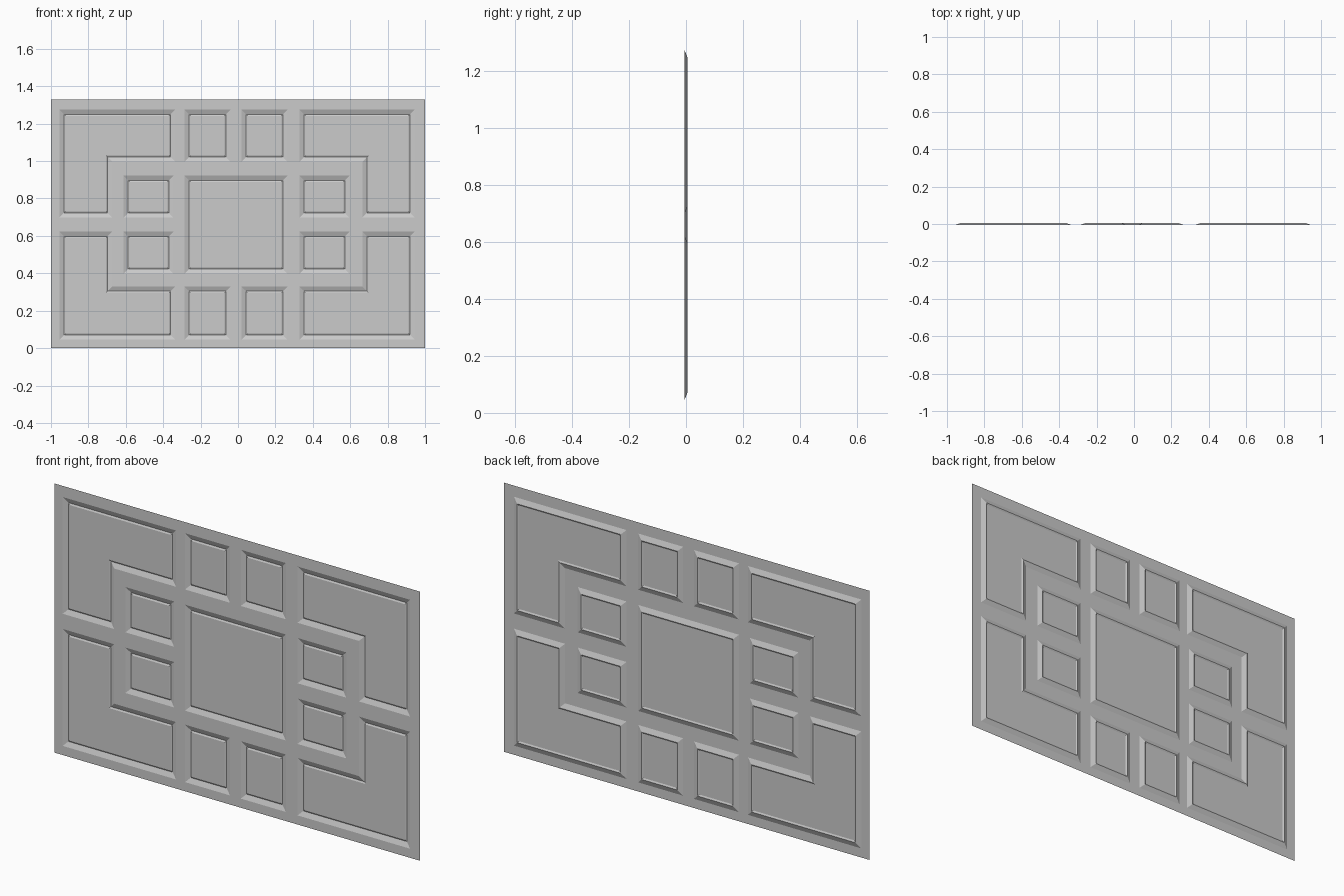
import bpy
import bmesh
from mathutils import Vector

cube = bpy.data.objects.get("Cube")
if cube:
    bpy.data.objects.remove(cube, do_unlink=True)

WIDTH, HEIGHT = 2.0, 1.33
FRONT, DEEP, FIELD = -0.0055, 0.0045, 0.0005   # y of frame, groove and panel field
SLOPE, LIP = 0.025, 0.033                      # insets of groove and field


def rect(x0, x1, z0, z1):
    return [Vector(p) for p in ((x0, z0), (x1, z0), (x1, z1), (x0, z1))]


def inset(points, d):
    """Mitred inset of a counter-clockwise outline with square corners."""
    result = []
    for i, p in enumerate(points):
        a = (p - points[i - 1]).normalized()
        b = (points[(i + 1) % len(points)] - p).normalized()
        result.append(p + d * Vector((-a.y - b.y, a.x + b.x)))
    return result


def ring(bm, points, y):
    return [bm.verts.new((p.x, y, p.y)) for p in points]


def finish(bm, name):
    mesh = bpy.data.meshes.new(name)
    bm.to_mesh(mesh)
    bm.free()
    obj = bpy.data.objects.new(name, mesh)
    bpy.context.collection.objects.link(obj)


def coffer(name, outline):
    """Sloped recess with a narrow groove round a flat field."""
    bm = bmesh.new()
    rings = [ring(bm, outline, FRONT),
             ring(bm, inset(outline, SLOPE), DEEP),
             ring(bm, inset(outline, LIP), FIELD)]
    n = len(outline)
    for outer, inner in zip(rings, rings[1:]):
        for i in range(n):
            j = (i + 1) % n
            bm.faces.new((outer[i], outer[j], inner[j], inner[i]))
    bm.faces.new(rings[-1])
    finish(bm, name)


# Shared grid lines of the layout
LEFT, RIGHT = -0.955, 0.945
BOTTOM, LOW, HIGH, TOP = 0.045, 0.329, 0.997, 1.275
MID_LOW, MID_HIGH = 0.623, 0.698
CENTRE_BOTTOM, CENTRE_TOP = 0.398, 0.922

outlines = {"centre_coffer": rect(-0.286, 0.265, CENTRE_BOTTOM, CENTRE_TOP)}

# Small coffers above, below and beside the centre
for row, z0, z1 in (("upper", HIGH, TOP), ("lower", BOTTOM, LOW)):
    outlines[row + "_right_coffer"] = rect(-0.286, -0.04, z0, z1)
    outlines[row + "_left_coffer"] = rect(0.019, 0.265, z0, z1)
for row, z0, z1 in (("upper", MID_HIGH, CENTRE_TOP), ("lower", CENTRE_BOTTOM, MID_LOW)):
    outlines[row + "_right_side_coffer"] = rect(-0.612, -0.345, z0, z1)
    outlines[row + "_left_side_coffer"] = rect(0.329, 0.596, z0, z1)

# L-shaped corner coffers
for side, outer_x, notch_x, end_x in (("right", LEFT, -0.673, -0.335),
                                      ("left", RIGHT, 0.665, 0.329)):
    for row, outer_z, notch_z, end_z in (("upper", TOP, HIGH, MID_HIGH),
                                         ("lower", BOTTOM, LOW, MID_LOW)):
        points = [Vector(p) for p in (
            (outer_x, outer_z), (outer_x, end_z), (notch_x, end_z),
            (notch_x, notch_z), (end_x, notch_z), (end_x, outer_z))]
        if (side == "right") != (row == "upper"):
            points.reverse()
        outlines[f"{row}_{side}_corner_coffer"] = points

for name, outline in outlines.items():
    coffer(name, outline)

# Flat frame sheet pierced by the coffer openings
bm = bmesh.new()
sheet = rect(-WIDTH / 2, WIDTH / 2, 0, HEIGHT)
for outline in [sheet, *outlines.values()]:
    verts = ring(bm, outline, FRONT)
    for i, v in enumerate(verts):
        bm.edges.new((verts[i - 1], v))
bmesh.ops.triangle_fill(bm, edges=bm.edges[:], use_beauty=True, normal=(0, -1, 0))
bm.normal_update()
bmesh.ops.reverse_faces(bm, faces=[f for f in bm.faces if f.normal.y > 0])
finish(bm, "frame_sheet")
